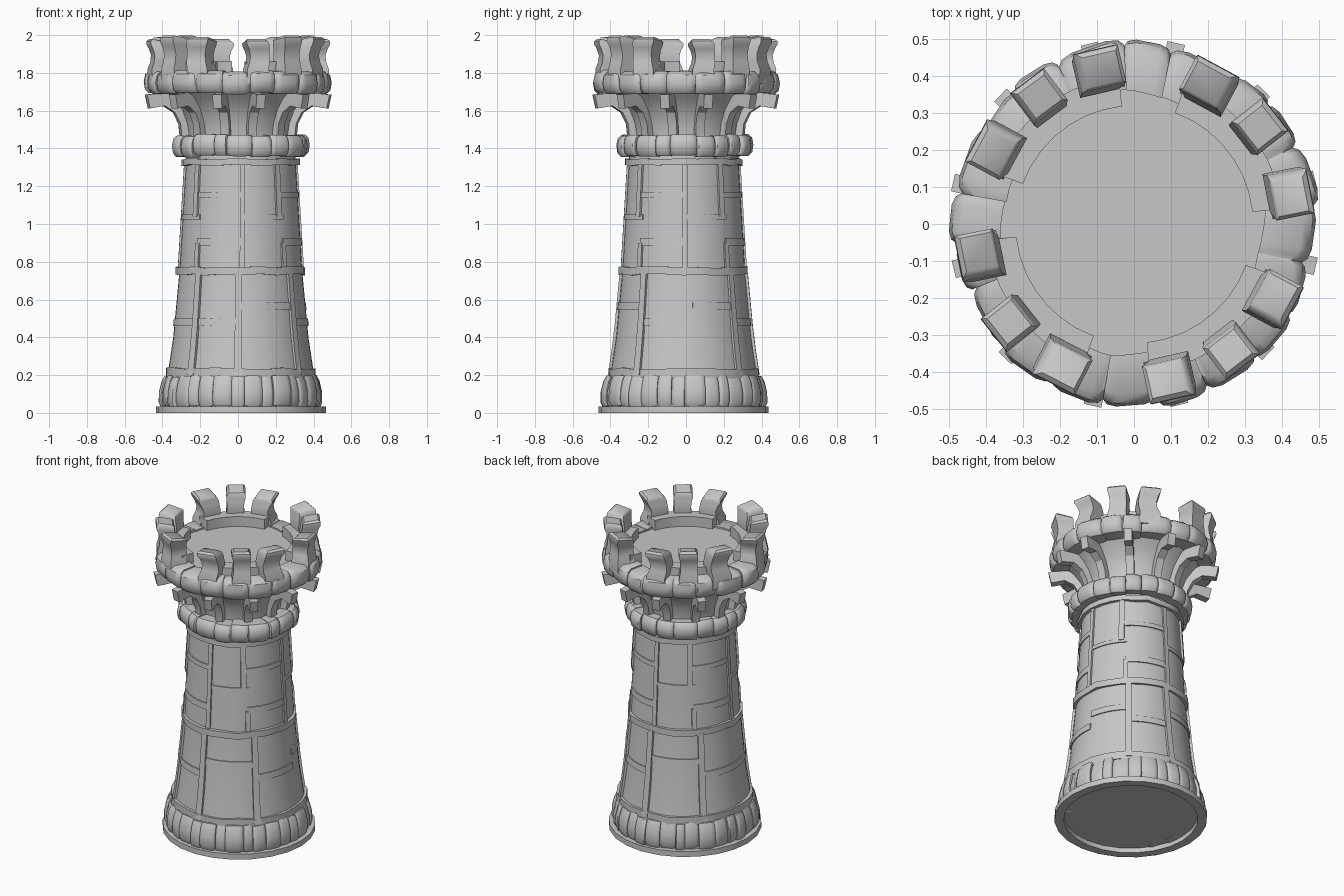
import bpy, bmesh, math, random
from mathutils import Vector

random.seed(4)
if "Cube" in bpy.data.objects:
    bpy.data.objects.remove(bpy.data.objects["Cube"], do_unlink=True)

stone = bpy.data.materials.new("grey_stone")
stone.use_nodes = True
stone.diffuse_color = (0.57, 0.57, 0.57, 1)
stone.node_tree.nodes["Principled BSDF"].inputs["Base Color"].default_value = (0.57, 0.57, 0.57, 1)

SHAFT_AXIS = Vector((0.015, -0.012, 0))
HEAD_AXIS = Vector((0.001, -0.001, 0))
BODY = [(0.03, 0.415), (0.2, 0.388), (0.4, 0.358), (0.75, 0.325), (1.0, 0.31), (1.4, 0.286)]


def body_radius(z):
    for (z0, r0), (z1, r1) in zip(BODY, BODY[1:]):
        if z <= z1:
            return r0 + (r1 - r0) * (z - z0) / (z1 - z0)
    return BODY[-1][1]


def directions(degrees):
    """Outward and sideways unit vectors at an angle around the axis."""
    c, s = math.cos(math.radians(degrees)), math.sin(math.radians(degrees))
    return Vector((c, s, 0)), Vector((-s, c, 0))


def finish(name, bm, angle=35, axis=SHAFT_AXIS):
    bmesh.ops.recalc_face_normals(bm, faces=bm.faces)
    mesh = bpy.data.meshes.new(name)
    bm.to_mesh(mesh)
    bm.free()
    mesh.materials.append(stone)
    ob = bpy.data.objects.new(name, mesh)
    ob.location = axis
    bpy.context.collection.objects.link(ob)
    bpy.ops.object.select_all(action="DESELECT")
    ob.select_set(True)
    bpy.context.view_layer.objects.active = ob
    bpy.ops.object.shade_smooth_by_angle(angle=math.radians(angle))


def ring_of(bm, points, degrees):
    out, _ = directions(degrees)
    return [bm.verts.new(out * r + Vector((0, 0, z))) for r, z in points]


def bridge(bm, rows):
    for a, b in zip(rows, rows[1:]):
        for i in range(len(a)):
            j = (i + 1) % len(a)
            bm.faces.new((a[i], a[j], b[j], b[i]))


def loft(bm, rows):
    bridge(bm, rows)
    bm.faces.new(rows[0])
    bm.faces.new(rows[-1])


def sector(bm, profile, start, end, steps=6):
    """Sweep a closed (r, z) outline part of the way around the axis."""
    loft(bm, [ring_of(bm, profile, start + (end - start) * i / steps) for i in range(steps + 1)])


def box(r0, r1, z0, z1):
    return [(r0, z0), (r1, z0), (r1, z1), (r0, z1)]


def hoop(name, r0, r1, z0, z1, steps, wobble):
    """Closed band with slightly uneven edges."""
    bm = bmesh.new()
    rows = []
    for i in range(steps):
        dr, dz = random.uniform(-wobble, wobble), random.uniform(-wobble, wobble)
        rows.append(ring_of(bm, box(r0, r1 + dr, z0 + dz, z1 + dz), 360 * i / steps))
    bridge(bm, rows + rows[:1])
    finish(name, bm, 25)


def lathe(name, points, axis, steps=48):
    """Revolve an open (r, z) outline and cap both ends."""
    bm = bmesh.new()
    loft(bm, [[bm.verts.new(directions(360 * i / steps)[0] * r + Vector((0, 0, z)))
               for i in range(steps)] for r, z in points])
    finish(name, bm, 35, axis)


def stone_course(name, count, r0, r1, z0, z1, phase, taper=0, axis=SHAFT_AXIS):
    """Ring of chunky worn stones with uneven widths and heights."""
    bm = bmesh.new()
    cuts = [phase + 360 / count * (i + random.uniform(-0.2, 0.2)) for i in range(count)]
    cuts.append(cuts[0] + 360)
    h, d, mid = z1 - z0, r1 - r0, (z0 + z1) / 2
    for a, b in zip(cuts, cuts[1:]):
        grow, lift = random.uniform(-0.012, 0.006), random.uniform(-0.006, 0.006)
        twist = random.uniform(-0.008, 0.008)
        outline = [(r0, z0), (r1 - 0.2 * d, z0), (r1 - 0.05 * d, z0 + 0.16 * h),
                   (r1 - taper * 0.4, mid), (r1 - 0.06 * d - taper, z1 - 0.16 * h),
                   (r1 - 0.24 * d - taper, z1), (r0, z1)]
        rows = []
        for t, k in ((0, 0.87), (0.08, 0.96), (0.25, 1), (0.75, 1), (0.92, 0.96), (1, 0.87)):
            pts = [(r0 + (r - r0 + grow + twist * (t - 0.5) * 2) * k,
                    mid + lift + (z - mid) * (k + 1) / 2) for r, z in outline]
            rows.append(ring_of(bm, pts, a + (b - a) * t))
        loft(bm, rows)
    finish(name, bm, 40, axis)


# Tower shaft, flared head and floor of the lookout
lathe("tower_shaft", [(r, z) for z, r in BODY], SHAFT_AXIS)
lathe("flared_head", [(0.272, 1.38), (0.274, 1.46), (0.284, 1.53), (0.31, 1.6),
                      (0.352, 1.66), (0.4, 1.71), (0.4, 1.796)], HEAD_AXIS)

# Base rim and trim bands
hoop("base_rim", 0.395, 0.45, 0, 0.035, 24, 0)
for name, z0, z1, out in (("base_band", 0.185, 0.235, 0.014),
                          ("middle_band", 0.732, 0.772, 0.018),
                          ("upper_band", 1.312, 1.345, 0.02)):
    r = body_radius((z0 + z1) / 2)
    hoop(name, r - 0.03, r + out, z0, z1, 26, 0.005)

# Stone courses
stone_course("base_stones", 32, 0.36, 0.44, 0.032, 0.195, 3, 0.015)
stone_course("collar_stones", 20, 0.255, 0.366, 1.358, 1.47, 8)
stone_course("parapet_stones", 20, 0.355, 0.494, 1.69, 1.81, 5, 0, HEAD_AXIS)


# Upright and level planks on the shaft
def plank(bm, z0, z1, start, end, out):
    zs = [z0 + (z1 - z0) * i / 4 for i in range(5)]
    outline = [(body_radius(z) + out, z) for z in zs]
    outline += [(body_radius(z) - 0.02, z) for z in reversed(zs)]
    sector(bm, outline, start, end, max(1, round((end - start) / 8)))


bm = bmesh.new()
for a in (268, 321, 48, 88, 141, 228):
    plank(bm, 0.2, 0.74, a - 3, a + 3, 0.014)
for quarter in range(0, 360, 90):
    plank(bm, 0.76, 1.32, quarter - 1, quarter + 4, 0.01)
    plank(bm, 1.04, 1.32, quarter + 37, quarter + 43, 0.012)
    plank(bm, 0.76, 0.9, quarter + 42, quarter + 47, 0.01)
finish("upright_planks", bm, 25)

bm = bmesh.new()
for quarter in range(0, 360, 90):
    plank(bm, 1.025, 1.05, quarter + 3, quarter + 46, 0.007)
    plank(bm, 1.14, 1.17, quarter + 42, quarter + 90, 0.007)
    plank(bm, 0.885, 0.925, quarter + 44, quarter + 90, 0.007)
for a, b, z in ((228, 268, 0.46), (270, 318, 0.545), (322, 368, 0.46),
                (8, 46, 0.545), (48, 88, 0.46), (90, 140, 0.545), (142, 226, 0.46)):
    plank(bm, z, z + 0.04, a, b, 0.007)
finish("level_planks", bm, 25)

# Curved brackets under the parapet, their tips rising outward
bm = bmesh.new()
under = [(0.312, 1.45), (0.32, 1.53), (0.35, 1.59), (0.405, 1.625), (0.486, 1.612)]
over = [(0.502, 1.685), (0.4, 1.695), (0.33, 1.66), (0.285, 1.6), (0.265, 1.45)]
for quarter in range(0, 360, 90):
    for a in (14, 46, 77):
        out, across = directions(quarter + a)
        rows = [[bm.verts.new(out * r + across * side + Vector((0, 0, z))) for r, z in under + over]
                for side in (-0.024, 0.024)]
        bridge(bm, rows)
        for i in range(4):
            for row in rows:
                bm.faces.new((row[i], row[i + 1], row[8 - i], row[9 - i]))
finish("brackets", bm, 25, HEAD_AXIS)

# Raised inner ledges carrying the battlements
bm = bmesh.new()
for quarter in range(0, 360, 90):
    sector(bm, box(0.32, 0.4, 1.78, 1.86), quarter + 6, quarter + 70, 7)
finish("inner_ledges", bm, 20, HEAD_AXIS)

# Crooked battlement blocks, three in each quarter: (z, radius, half width, half depth)
bm = bmesh.new()
LEVELS = ((1.74, 0.42, 0.06, 0.056), (1.82, 0.424, 0.058, 0.054), (1.86, 0.417, 0.054, 0.05),
          (1.9, 0.414, 0.052, 0.049), (1.94, 0.422, 0.055, 0.051), (1.965, 0.43, 0.06, 0.054),
          (1.985, 0.43, 0.058, 0.052), (1.997, 0.428, 0.046, 0.041))
for quarter in range(0, 360, 90):
    for a, drop, lean, wide in ((12, 0.02, 0.014, 1), (37.5, 0.0, 0.004, 0.95), (62.5, 0.008, -0.014, 1.04)):
        out, across = directions(quarter + a + random.uniform(-1, 1))
        rows = []
        for z, r, w, d in LEVELS:
            rise = max(0, (z - 1.82) / 0.18)
            sway = lean * math.sin(rise * 4)
            rows.append([bm.verts.new(out * (r + i * d) + across * (sway + j * w * wide)
                                      + Vector((0, 0, z + rise * (i * 0.008 - 0.006 - drop))))
                         for i, j in ((-1, -1), (1, -1), (1, 1), (-1, 1))])
        loft(bm, rows)
finish("battlements", bm, 40, HEAD_AXIS)
